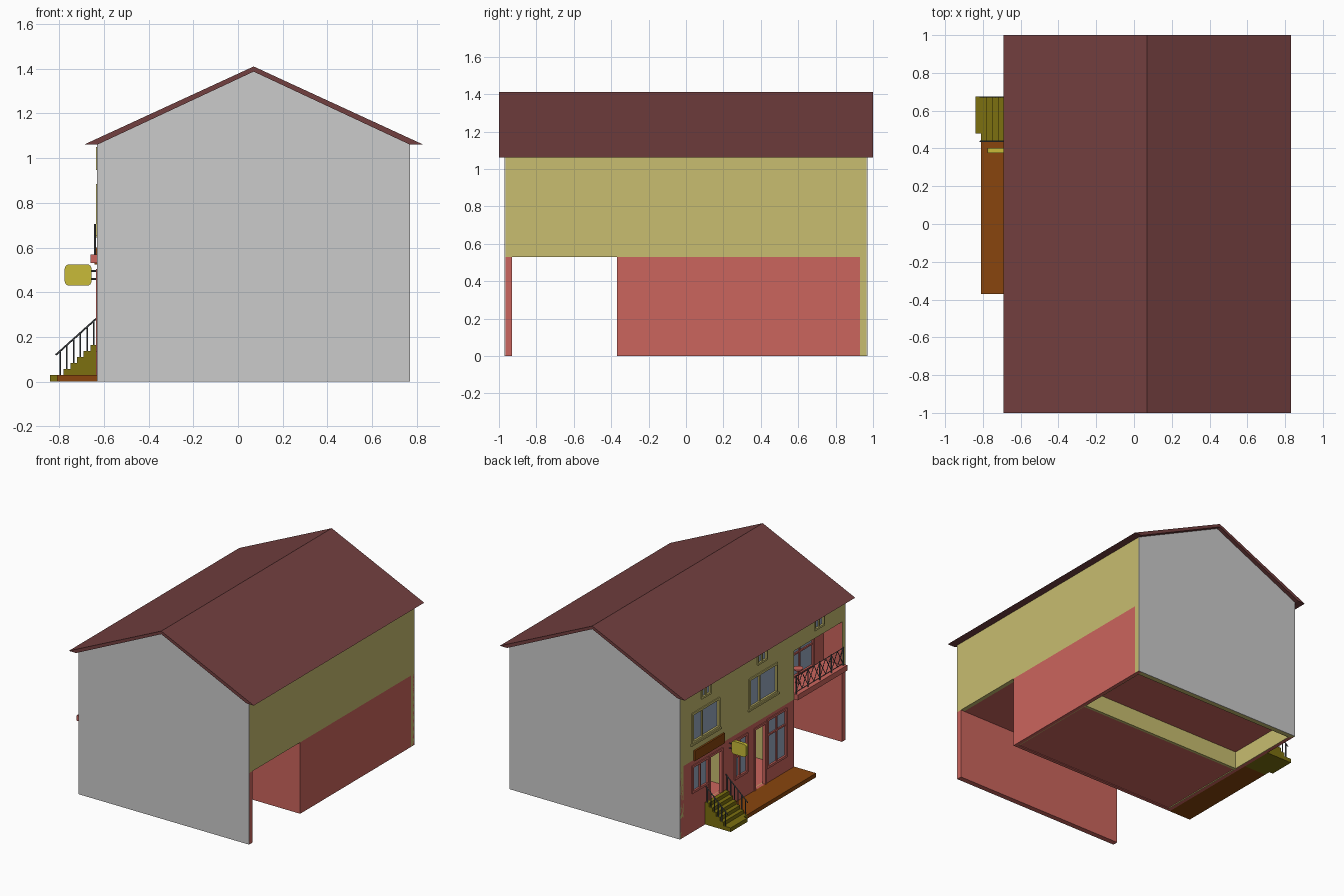
import bpy, bmesh
from math import pi, cos, sin
from mathutils import Vector, Matrix

if "Cube" in bpy.data.objects:
    bpy.data.objects.remove(bpy.data.objects["Cube"])


def material(name, *rgb):
    m = bpy.data.materials.new(name)
    m.diffuse_color = (*rgb, 1)
    m.use_nodes = True
    m.node_tree.nodes["Principled BSDF"].inputs["Base Color"].default_value = m.diffuse_color
    return m


RED = material("red", 0.60, 0.13, 0.11)
YEL = material("yellow", 0.58, 0.51, 0.16)
ROOF = material("roof", 0.17, 0.05, 0.05)
ORANGE = material("orange", 0.25, 0.06, 0.004)
OLIVE = material("olive", 0.20, 0.16, 0.005)
SIGN = material("sign_yellow", 0.58, 0.50, 0.04)
GLASS = material("glass", 0.32, 0.40, 0.53)
IRON = material("iron", 0.09, 0.10, 0.11)


def finish(name, bm, mat):
    bmesh.ops.recalc_face_normals(bm, faces=bm.faces)
    me = bpy.data.meshes.new(name)
    bm.to_mesh(me)
    bm.free()
    ob = bpy.data.objects.new(name, me)
    bpy.context.collection.objects.link(ob)
    if mat:
        me.materials.append(mat)
    return ob


def boxes(name, mat, *items):
    """Boxes given as (x0, x1, y0, y1, z0, z1)."""
    bm = bmesh.new()
    for x0, x1, y0, y1, z0, z1 in items:
        m = Matrix.Translation(((x0 + x1) / 2, (y0 + y1) / 2, (z0 + z1) / 2)) \
            @ Matrix.Diagonal((x1 - x0, y1 - y0, z1 - z0, 1))
        bmesh.ops.create_cube(bm, size=1, matrix=m)
    return finish(name, bm, mat)


def extrude(name, mat, bm, vec):
    r = bmesh.ops.extrude_face_region(bm, geom=bm.faces[:])
    bmesh.ops.translate(bm, vec=vec, verts=[v for v in r["geom"] if isinstance(v, bmesh.types.BMVert)])
    return finish(name, bm, mat)


def prism(name, mat, pts, y0, y1):
    """x-z profile extruded along y."""
    bm = bmesh.new()
    # extruding needs the first cap kept, so duplicate it afterwards
    a = [bm.verts.new((x, y0, z)) for x, z in pts]
    b = [bm.verts.new((x, y1, z)) for x, z in pts]
    bm.faces.new(a)
    bm.faces.new(b[::-1])
    for i in range(len(pts)):
        j = (i + 1) % len(pts)
        bm.faces.new((a[i], b[i], b[j], a[j]))
    return finish(name, bm, mat)


def wall(name, mat, x0, x1, y0, y1, z0, z1, holes):
    """Wall across y with rectangular openings (y0, y1, z0, z1)."""
    cells = []
    ys = sorted({y0, y1, *[v for h in holes for v in h[:2]]})
    zs = sorted({z0, z1, *[v for h in holes for v in h[2:]]})
    bm = bmesh.new()
    for ya, yb in zip(ys, ys[1:]):
        for za, zb in zip(zs, zs[1:]):
            cy, cz = (ya + yb) / 2, (za + zb) / 2
            if not any(h[0] < cy < h[1] and h[2] < cz < h[3] for h in holes):
                bm.faces.new([bm.verts.new((x0, y, z)) for y, z in ((ya, za), (yb, za), (yb, zb), (ya, zb))])
    bmesh.ops.remove_doubles(bm, verts=bm.verts, dist=1e-5)
    ob = finish(name, bm, mat)
    mod = ob.modifiers.new("thickness", "SOLIDIFY")
    n = ob.data.polygons[0].normal.x
    mod.thickness, mod.offset = x1 - x0, (1 if n > 0 else -1)
    return ob


def rods(name, mat, r, segs):
    bm = bmesh.new()
    for a, b in segs:
        a, b = Vector(a), Vector(b)
        m = Matrix.Translation((a + b) / 2) @ (b - a).to_track_quat("Z", "Y").to_matrix().to_4x4()
        bmesh.ops.create_cone(bm, cap_ends=True, segments=6, radius1=r, radius2=r, depth=(b - a).length, matrix=m)
    return finish(name, bm, mat)


def window(name, mat, hole, mullions=(), transoms=(), x=-0.63, glass=True, w=0.013):
    y0, y1, z0, z1 = hole
    xa, xb = x - 0.006, x + 0.02
    bars = [(xa, xb, y0 - .004, y0 + w, z0, z1), (xa, xb, y1 - w, y1 + .004, z0, z1),
            (xa, xb, y0, y1, z1 - w, z1 + .004)]
    if glass:
        bars.append((xa, xb, y0, y1, z0 - .004, z0 + w))
    bars += [(xa + .004, xb, y0 + (y1 - y0) * t - .006, y0 + (y1 - y0) * t + .006, z0, z1) for t in mullions]
    bars += [(xa + .004, xb, y0, y1, z - .006, z + .006) for z in transoms]
    boxes(name + "_frame", mat, *bars)
    if glass:
        boxes(name + "_glass", GLASS, (x + .008, x + .012, y0, y1, z0, z1))


L, R, B, EAVE, MID = -0.63, 0.77, 0.97, 1.06, 0.53

# roof
prism("roof", ROOF, [(-.69, EAVE), (.07, 1.41), (.83, EAVE), (R, EAVE), (.07, 1.387), (L, EAVE)], -1, 1)

# gable ends: grey outside skin, coloured inner lining
for s, tag, low in ((-1, "front", RED), (1, "back", YEL)):
    gable = [(L, 0), (R, 0), (R, EAVE), (.07, 1.387), (L, EAVE)]
    prism(tag + "_gable", None, gable, s * B, s * .966)
    boxes(tag + "_gable_lower_lining", low, (L, R, *sorted((s * .966, s * .93)), 0, MID))
    prism(tag + "_gable_upper_lining", YEL, [(L, MID), (R, MID), *gable[2:]], s * .966, s * .935)

# facade openings (y0, y1, z0, z1)
w1, d1 = (.64, .83, .29, .49), (.47, .63, .16, .49)
w2, d2, w3 = (.18, .33, .20, .49), (-.04, .10, .03, .49), (-.28, -.05, .14, .50)
upper = [(.51, .83, .66, .88), (-.17, .16, .66, .88)]
small = [(c - .055, c + .055, .95, 1.045) for c in (.665, .005, -.665)]
loggia = (-.935, -.37, MID, .89)

# facade walls
ground = [w1, d1, w2, d2, w3]
wall("facade_lower", RED, L, -.605, -.37, .966, 0, MID, ground)
wall("facade_lower_lining", YEL, -.605, -.60, -.34, .93, 0, MID, ground)
wall("facade_upper", YEL, L, -.60, -.966, .966, MID, EAVE, upper + small + [loggia])

# windows and door frames
window("shop_window_left", RED, w1, (.5,))
window("shop_door_left", RED, d1, glass=False)
window("shop_window_middle", RED, w2, (.6,), (.36,))
window("shop_door_right", RED, d2, glass=False)
window("shop_window_right", RED, w3, (.5,), (.38,))
for i, h in enumerate(upper):
    window(f"upper_window_{i}", YEL, h, (.62,))
    boxes(f"upper_sill_{i}", YEL, (L - .012, L, h[0] - .015, h[1] + .015, h[2] - .015, h[2] - .003))
for i, h in enumerate(small):
    window(f"attic_window_{i}", YEL, h, (.5,), w=.01)

# rear walls and passage walls
boxes("rear_wall_lower", RED, (.745, R, -.37, .966, 0, MID))
boxes("rear_wall_lining", YEL, (.74, .745, -.34, .93, 0, MID))
boxes("rear_wall_upper", YEL, (.74, R, -.966, .966, MID, EAVE))
boxes("passage_wall", RED, (L, R, -.37, -.345, 0, MID))
boxes("passage_wall_lining", YEL, (-.60, .74, -.345, -.34, .03, MID))

# floors and room partition
boxes("upper_floor", RED, (-.60, .74, -.935, .935, MID, .56))
boxes("shop_floor", RED, (-.60, .74, -.345, .35, .005, .03))
boxes("raised_shop_floor", RED, (-.60, .74, .37, .93, .13, .16))
boxes("partition", YEL, (-.60, .74, .35, .37, 0, MID))

# recessed balcony
balcony_door = (-.81, -.49, .57, .83)
boxes("balcony_slab", RED, (-.66, -.48, -.95, -.37, MID, .57))
wall("balcony_back_wall", RED, -.48, -.46, -.935, -.35, .56, .91, [balcony_door])
window("balcony_door", RED, balcony_door, (.5,), (.74,), x=-.48)
boxes("balcony_side_walls", RED, (-.629, -.47, -.37, -.35, .56, .89), (-.629, -.47, -.938, -.93, .56, .89))
boxes("balcony_ceiling", RED, (-.61, -.47, -.94, -.36, .89, .91))
bm = bmesh.new()
for r, d, z in ((.035, .01, .675), (.007, .10, .62), (.02, .006, .573)):
    bmesh.ops.create_cone(bm, cap_ends=True, segments=16, radius1=r, radius2=r, depth=d,
                          matrix=Matrix.Translation((-.55, -.53, z)))
finish("balcony_table", bm, RED)

# balcony railing with crossed bars
x, n = -.64, 8
ys = [-.93 + i * .55 / n for i in range(n + 1)]
segs = [((x, ys[0], z), (x, ys[-1], z)) for z in (.585, .70)]
for a, b in zip(ys, ys[1:]):
    segs += [((x, a, .585), (x, b, .70)), ((x, a, .70), (x, b, .585))]
rods("balcony_railing", IRON, .0025, segs)
rods("balcony_posts", IRON, .005, [((x, y, .57), (x, y, .705)) for y in ys[::2]])

# porch deck and entrance stairs
boxes("porch_deck", ORANGE, (-.81, L, -.37, .435, 0, .03))
steps = [(-.81, 0)]
for i, xs in enumerate((-.81, -.78, -.75, -.72, -.69, -.66)):
    steps += [(xs, .03 + .027 * i), (xs + .03, .03 + .027 * i)]
prism("entrance_stairs", OLIVE, steps + [(L, 0)], .435, .675)
boxes("bottom_step", OLIVE, (-.84, -.81, .48, .675, 0, .03))

# stair railings
for tag, y in (("left", .672), ("right", .438)):
    posts = []
    for i in range(6):
        px = -.795 + .03 * i
        posts.append(((px, y, .03 + .027 * i), (px, y, .137 + .027 * i)))
    rods(f"stair_balusters_{tag}", IRON, .004, posts)
    rods(f"stair_handrail_{tag}", IRON, .004, [((-.815, y, .12), (-.632, y, .284))])

# orange board above the left door
boxes("shop_board", ORANGE, (-.642, L, .46, .81, .525, .60))

# hanging sign with rounded corners on two brackets
pts = []
for k, (cx, cz) in enumerate(((-.675, .505), (-.755, .505), (-.755, .45), (-.675, .45))):
    pts += [(cx + .02 * cos((k + t / 4) * pi / 2), cz + .02 * sin((k + t / 4) * pi / 2)) for t in range(5)]
prism("hanging_sign", SIGN, pts, .377, .402)
rods("sign_brackets", IRON, .004, [((-.66, .39, z), (-.625, .39, z)) for z in (.46, .495)])
